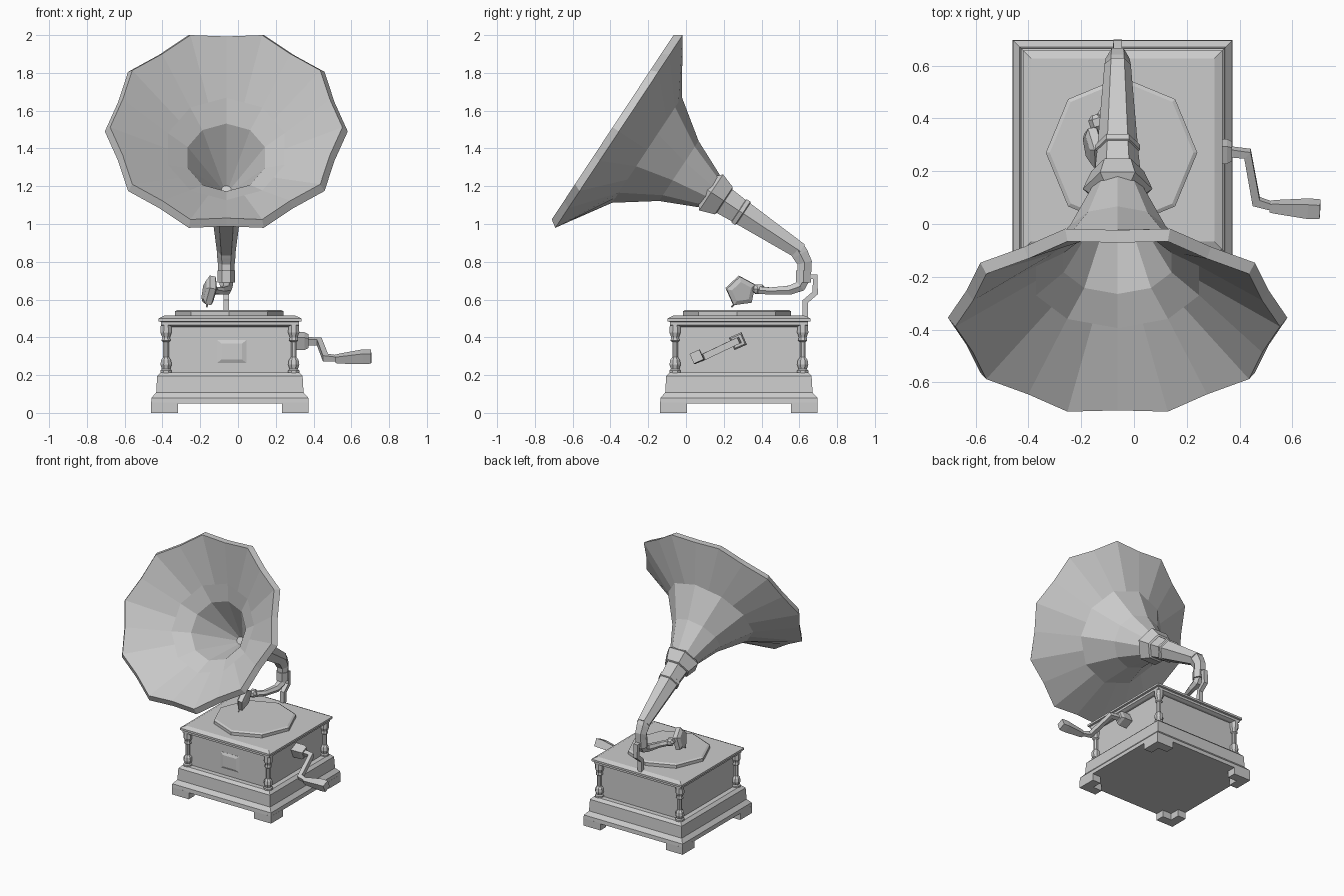
import bpy, bmesh
from math import sin, cos, pi, sqrt
from mathutils import Vector, Matrix

if "Cube" in bpy.data.objects:
    bpy.data.objects.remove(bpy.data.objects["Cube"])

grey = bpy.data.materials.new("plain_grey")
grey.use_nodes = True
grey.diffuse_color = (0.6, 0.6, 0.6, 1)
grey.node_tree.nodes["Principled BSDF"].inputs["Base Color"].default_value = (0.6, 0.6, 0.6, 1)

CX, CY = -0.043, 0.28      # cabinet centre
HX = -0.062                # horn and arm centre line


def skin(name, rings):
    """Join rings of points into a closed flat-shaded solid."""
    bm = bmesh.new()
    loops = [[bm.verts.new(p) for p in ring] for ring in rings]
    n = len(loops[0])
    for a, b in zip(loops, loops[1:]):
        for i in range(n):
            j = (i + 1) % n
            bm.faces.new((a[i], a[j], b[j], b[i]))
    bm.faces.new(loops[0])
    bm.faces.new(loops[-1])
    bmesh.ops.recalc_face_normals(bm, faces=bm.faces)
    mesh = bpy.data.meshes.new(name)
    bm.to_mesh(mesh)
    bm.free()
    mesh.materials.append(grey)
    ob = bpy.data.objects.new(name, mesh)
    bpy.context.collection.objects.link(ob)


def lathe(name, profile, sides, matrix, phase=0.0):
    """Turn a profile of (radius, height) pairs around the matrix's z axis."""
    angles = [2 * pi * i / sides + phase for i in range(sides)]
    skin(name, [[matrix @ Vector((r * cos(a), r * sin(a), h)) for a in angles]
                for r, h in profile])


def square(name, profile, matrix):
    """Stack of square steps given by (half width, height)."""
    lathe(name, [(w * sqrt(2), h) for w, h in profile], 4, matrix, pi / 4)


def sweep(name, path, radii, sides, side_hint, phase=0.0):
    """Sweep a polygon of changing radius along a bent path."""
    pts = [Vector(p) for p in path]
    rings = []
    for i, p in enumerate(pts):
        t_in = (p - pts[max(i - 1, 0)]).normalized()
        t_out = (pts[min(i + 1, len(pts) - 1)] - p).normalized()
        t = (t_in + t_out).normalized()
        v = t.cross(Vector(side_hint)).normalized()
        u = v.cross(t)
        rings.append([p + radii[i] * (u * cos(a) + v * sin(a))
                      for a in (2 * pi * k / sides + phase for k in range(sides))])
    skin(name, rings)


def axis_frame(origin, z_axis, x_axis=(1, 0, 0)):
    z = Vector(z_axis).normalized()
    y = z.cross(Vector(x_axis)).normalized()
    x = y.cross(z)
    return Matrix.Translation(origin) @ Matrix((x, y, z)).transposed().to_4x4()


# Cabinet
centre = Matrix.Translation((CX, CY, 0))
square("base_moulding", [(.417, .05), (.415, .08), (.39, .108), (.385, .195), (.365, .215)], centre)
square("cabinet_body", [(.328, .2), (.328, .47)], centre)
square("lid", [(.345, .455), (.365, .465), (.365, .482), (.378, .485), (.378, .5), (.347, .515)], centre)
lathe("turntable", [(.287, .51), (.287, .538), (.272, .546)], 8,
      Matrix.Translation((HX + .015, .27, 0)))

# Bracket feet and corner columns
foot = [(.417, .417), (.275, .417), (.275, .35), (.35, .35), (.35, .275), (.417, .275)]
column = [(.032, .205), (.032, .225), (.024, .232), (.032, .255), (.028, .28), (.016, .295),
          (.016, .375), (.026, .382), (.022, .4), (.032, .425), (.03, .465)]
corners = ("back_left", "back_right", "front_right", "front_left")
for k, corner in enumerate(corners):
    turn = centre @ Matrix.Rotation(k * pi / 2, 4, 'Z')
    skin(corner + "_foot", [[turn @ Vector((x, y, z)) for x, y in foot] for z in (0, .055)])
    lathe(corner + "_column", column, 8, turn @ Matrix.Translation((.338, .338, 0)), pi / 8)

# Front plaque
plaque = axis_frame((CX + .01, CY - .328, .325), (0, -1, 0)) @ Matrix.Diagonal((1, .78, 1, 1))
square("front_plaque", [(.078, -.005), (.078, .001), (.055, .009)], plaque)

# Crank
crank_mount = axis_frame((CX + .32, .275, .38), (1, 0, 0), (0, .9, .4))
square("crank_flange", [(.036, 0), (.036, .075), (.028, .095)], crank_mount)
sweep("crank_arm", [(.35, .275, .38), (.43, .266, .378), (.463, .085, .292), (.53, .065, .288)],
      [.023, .025, .025, .018], 4, (0, .4, -.9), pi / 4)
sweep("crank_handle", [(.515, .066, .286), (.535, .065, .287), (.66, .058, .297), (.705, .056, .298)],
      [.024, .028, .042, .04], 4, (0, .9, .4), pi / 4)

# Horn: rings are (radius, depth, corner offset); flare corners sit between the rim corners
horn_axis = Vector((0, .834, -.551)).normalized()
rim_centre = Vector((HX, -.355, 1.49))
horn_frame = axis_frame(rim_centre, horn_axis)
horn_rings = [(.09, .6, 1), (.19, .38, 1), (.335, .178, 1), (.643, 0, 0),
              (.615, -.04, 0), (.325, .168, 1), (.215, .25, 1), (.02, .57, 1)]
rings = []
for r, h, odd in horn_rings:
    fold = cos(pi / 10) * (1 if odd else .985)
    pair = (fold, 1) if odd else (1, fold)
    rings.append([horn_frame @ Vector((r * f * cos(i * pi / 10), r * f * sin(i * pi / 10), h))
                  for i, f in enumerate(pair * 10)])
skin("horn", rings)

# Neck collar and tapering tube
lathe("horn_collar", [(.1, .56), (.132, .585), (.1, .665), (.088, .67)], 6, horn_frame)
lathe("horn_tube", [(.088, .65), (.078, .76), (.085, .763), (.085, .785), (.076, .79), (.05, 1.15)],
      6, horn_frame)

# Elbow and tone arm
end = rim_centre + horn_axis * 1.13
sweep("elbow", [end, (HX, .605, .84), (HX, .628, .795), (HX, .628, .745)],
      [.05, .05, .045, .042], 6, (1, 0, 0))
lathe("elbow_ring", [(.046, .69), (.046, .755)], 6, Matrix.Translation((HX, .622, 0)))
sweep("tone_arm", [(HX, .622, .71), (HX, .605, .67), (HX, .55, .65), (-.09, .45, .645), (-.135, .385, .65)],
      [.038, .034, .028, .022, .022], 6, (1, 0, 0))
lathe("arm_joint", [(.015, -.03), (.03, -.015), (.03, .015), (.015, .03)], 6,
      axis_frame((-.14, .385, .655), (.3, -1, 0)))

# Sound box and needle
lathe("sound_box", [(.055, -.03), (.082, -.02), (.082, .012), (.055, .025)], 5,
      axis_frame((-.155, .29, .645), (-1, -.2, .2), (0, 1, .45)))
sweep("needle", [(-.16, .28, .6), (-.165, .24, .56)], [.008, .004], 4, (1, 0, 0))

# Rear bracket carrying the arm
sweep("rear_bracket", [(HX, .62, .72), (HX, .684, .72), (HX, .684, .635), (HX, .632, .59), (HX, .63, .48)],
      [.02, .024, .022, .022, .022], 4, (1, 0, 0), pi / 4)
